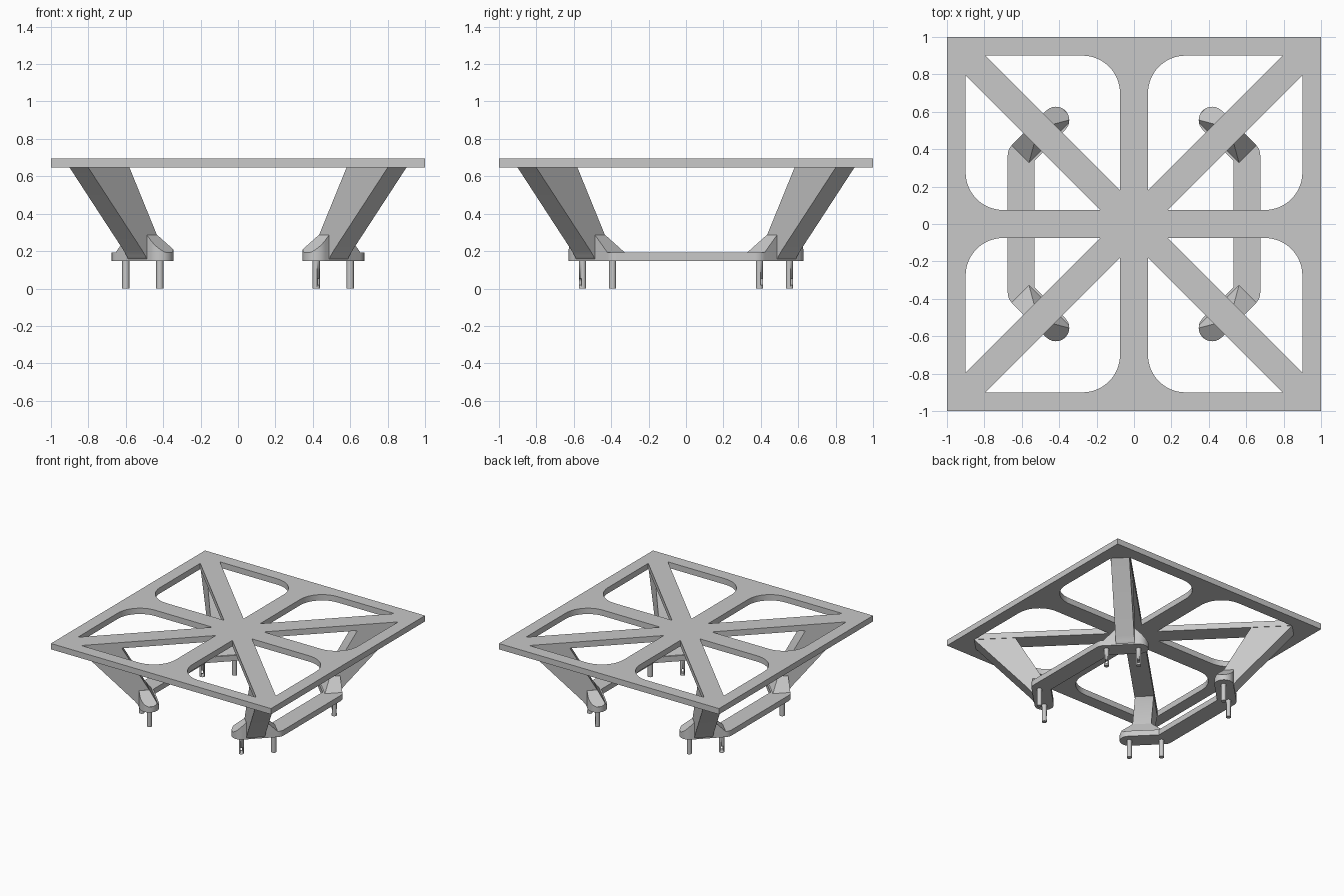
import bpy, bmesh
from math import cos, sin, pi, atan2
from mathutils import Vector

cube = bpy.data.objects.get("Cube")
if cube:
    bpy.data.objects.remove(cube, do_unlink=True)

grey = bpy.data.materials.new("light_grey")
grey.use_nodes = True
grey.diffuse_color = (0.58, 0.58, 0.58, 1)
grey.node_tree.nodes["Principled BSDF"].inputs["Base Color"].default_value = grey.diffuse_color

PLATE_LOW, PLATE_TOP = 0.646, 0.694
FOOT_LOW, FOOT_TOP = 0.146, 0.192
GUSSET_TOP = 0.286
R = 0.072                        # half width of foot and side bar
TOE = Vector((0.418, 0.555))     # free end of the foot
ELBOW = Vector((0.603, 0.37))    # where foot meets side bar
PINS = [(0.418, 0.553), (0.6, 0.393)]
CORNERS = [(sx, sy) for sx in (1, -1) for sy in (1, -1)]
SIDE = {1: "left", -1: "right"}
END = {1: "back", -1: "front"}


def prism(bm, points, offset):
    """Extrude a flat polygon of 3D points by an offset."""
    face = bm.faces.new([bm.verts.new(p) for p in points])
    new = bmesh.ops.extrude_face_region(bm, geom=[face])["geom"]
    bmesh.ops.translate(bm, vec=offset, verts=[g for g in new if isinstance(g, bmesh.types.BMVert)])


def finish(name, bm, sx=1, sy=1):
    """Mirror into place and make a smooth-shaded object."""
    for v in bm.verts:
        v.co.x *= sx
        v.co.y *= sy
    bmesh.ops.recalc_face_normals(bm, faces=bm.faces)
    mesh = bpy.data.meshes.new(name)
    bm.to_mesh(mesh)
    bm.free()
    return add_object(name, mesh)


def add_object(name, mesh):
    obj = bpy.data.objects.new(name, mesh)
    bpy.context.collection.objects.link(obj)
    mesh.materials.clear()
    mesh.materials.append(grey)
    bpy.ops.object.select_all(action="DESELECT")
    obj.select_set(True)
    bpy.context.view_layer.objects.active = obj
    bpy.ops.object.shade_smooth_by_angle()
    return obj


def stadium(a, b, r, z, steps=20):
    """Outline with round ends around the segment from a to b."""
    d = b - a
    base = atan2(d.y, d.x)
    pts = []
    for centre, start in ((b, base - pi / 2), (a, base + pi / 2)):
        for i in range(steps + 1):
            t = start + pi * i / steps
            pts.append((centre.x + r * cos(t), centre.y + r * sin(t), z))
    return pts


# Top plate: square with eight rounded triangular openings
curve = bpy.data.curves.new("plate_outline", "CURVE")
curve.dimensions = "2D"
curve.fill_mode = "BOTH"
curve.extrude = (PLATE_TOP - PLATE_LOW) / 2


def outline(points):
    spline = curve.splines.new("POLY")
    spline.points.add(len(points) - 1)
    for p, (x, y) in zip(spline.points, points):
        p.co = (x, y, 0, 1)
    spline.use_cyclic_u = True


outline([(-1, -1), (1, -1), (1, 1), (-1, 1)])
arc = [pi / 2 + pi / 2 * i / 16 for i in range(17)]
hole = [(0.075, 0.18), (0.795, 0.9)] + [(0.275 + 0.2 * cos(t), 0.7 + 0.2 * sin(t)) for t in arc]
for sx, sy in CORNERS:
    outline([(sx * x, sy * y) for x, y in hole])
    outline([(sx * y, sy * x) for x, y in hole])
temp = bpy.data.objects.new("plate_outline", curve)
bpy.context.collection.objects.link(temp)
plate_mesh = bpy.data.meshes.new_from_object(temp.evaluated_get(bpy.context.evaluated_depsgraph_get()))
bpy.data.objects.remove(temp, do_unlink=True)
plate = add_object("top_plate", plate_mesh)
plate.location.z = (PLATE_LOW + PLATE_TOP) / 2

# Slanted legs: profile of distance along the diagonal against height
LEG = [(0.85, PLATE_LOW), (0.63, PLATE_LOW), (0.445, FOOT_TOP), (0.445, 0.15),
       (0.53, 0.15), (0.5376, 0.157), (0.5445, 0.173), (0.5627, 0.205)]

for sx, sy in CORNERS:
    tag = END[sy] + "_" + SIDE[sx]
    bm = bmesh.new()
    prism(bm, [(h + 0.05, h - 0.05, z) for h, z in LEG], (-0.1, 0.1, 0))
    finish("leg_" + tag, bm, sx, sy)

    # Foot pad
    bm = bmesh.new()
    prism(bm, stadium(TOE, ELBOW, R, FOOT_LOW), (0, 0, FOOT_TOP - FOOT_LOW))
    finish("foot_" + tag, bm, sx, sy)

    # Gusset: foot outline cut by the leg slope and two end slopes
    bm = bmesh.new()
    prism(bm, stadium(TOE, ELBOW, R, FOOT_TOP), (0, 0, GUSSET_TOP - FOOT_TOP))
    cuts = [((0.444, 0.444), (-0.5, -0.5, 0.41)),
            ((0.5575, 0.3225), (0.707, -0.707, 1)),
            ((0.3225, 0.5575), (-0.707, 0.707, 1))]
    for (x, y), normal in cuts:
        cut = bmesh.ops.bisect_plane(bm, geom=bm.verts[:] + bm.edges[:] + bm.faces[:], dist=1e-5,
                                     plane_co=(x, y, FOOT_TOP), plane_no=normal, clear_outer=True)
        edges = [g for g in cut["geom_cut"] if isinstance(g, bmesh.types.BMEdge) and g.is_boundary]
        bmesh.ops.holes_fill(bm, edges=edges, sides=0)
    finish("gusset_" + tag, bm, sx, sy)

    # Locating pins with a slot near the tip
    for i, (x, y) in enumerate(PINS):
        bm = bmesh.new()
        c = Vector((x, y))
        prism(bm, stadium(c, c + Vector((1e-4, 0)), 0.019, 0, 12), (0, 0, FOOT_LOW))
        pin = finish("pin_%s_%d" % (tag, i + 1), bm, sx, sy)
        bm = bmesh.new()
        a, w = 0.03, 0.006
        base = [(x + p * a + q * w, y + p * a - q * w, 0.018)
                for p, q in ((-1, -1), (1, -1), (1, 1), (-1, 1))]
        prism(bm, base, (0, 0, 0.036))
        cutter = finish("slot_cutter", bm, sx, sy)
        mod = pin.modifiers.new("slot", "BOOLEAN")
        mod.operation = "DIFFERENCE"
        mod.solver = "EXACT"
        mod.object = cutter
        bpy.context.view_layer.objects.active = pin
        bpy.ops.object.modifier_apply(modifier=mod.name)
        bpy.data.objects.remove(cutter, do_unlink=True)

# Side bars joining front and back feet
for sx in (1, -1):
    bm = bmesh.new()
    y = ELBOW.y
    outline_pts = [(ELBOW.x + R * p, q * y, FOOT_LOW) for p, q in ((-1, -1), (1, -1), (1, 1), (-1, 1))]
    prism(bm, outline_pts, (0, 0, FOOT_TOP - FOOT_LOW))
    finish("side_bar_" + SIDE[sx], bm, sx)
